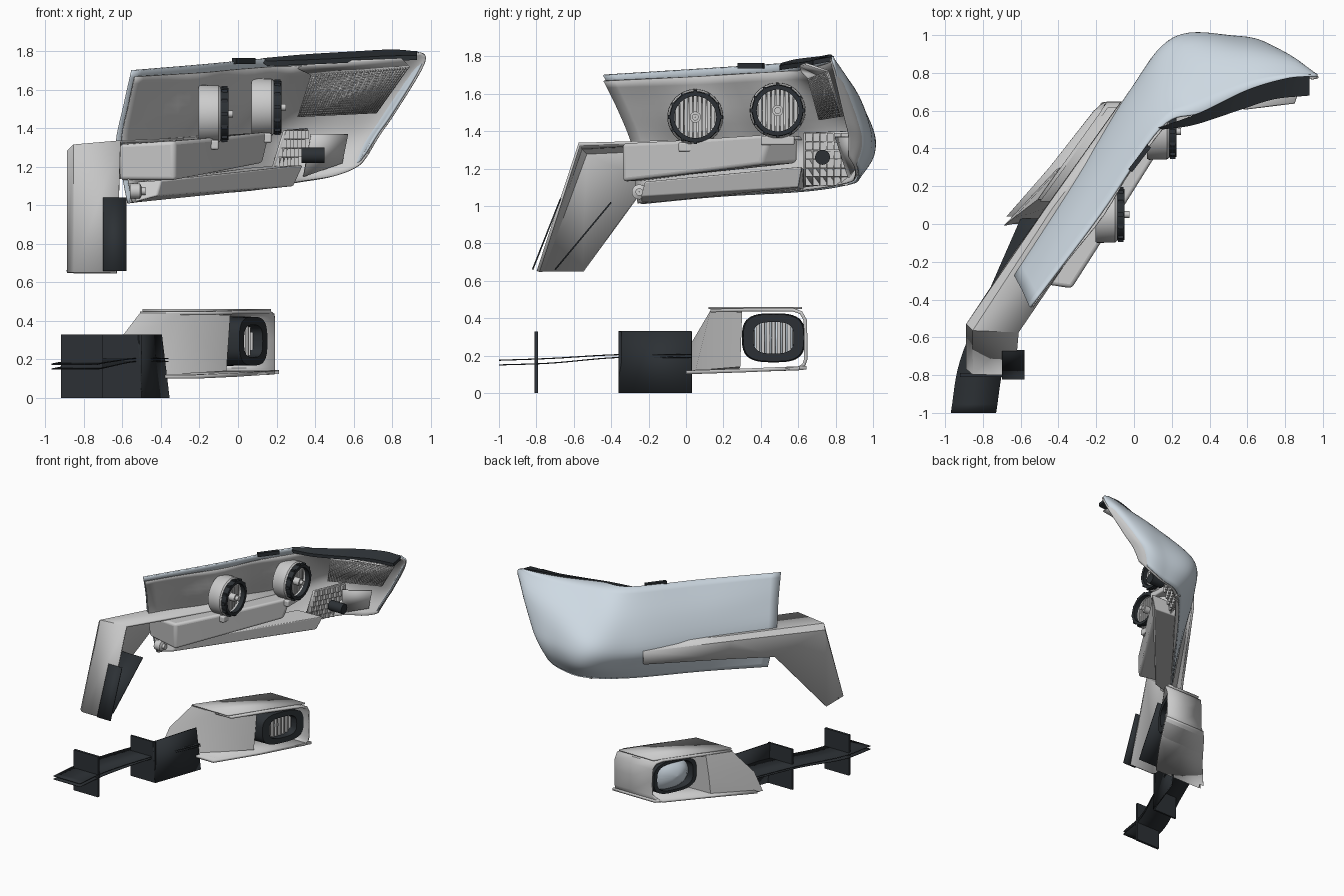
import bpy, math
from mathutils import Vector

if "Cube" in bpy.data.objects:
    bpy.data.objects.remove(bpy.data.objects["Cube"])

def material(name, c):
    m = bpy.data.materials.new(name)
    m.diffuse_color = (*c, 1)
    m.use_nodes = True
    m.node_tree.nodes["Principled BSDF"].inputs["Base Color"].default_value = m.diffuse_color
    return m

BLACK = material("black_plastic", (0.025, 0.03, 0.035))
GLASS = material("pale_glass", (0.62, 0.70, 0.77))

def finish(ob, mat=None, angle=35):
    if mat:
        ob.data.materials.append(mat)
    bpy.ops.object.select_all(action='DESELECT')
    ob.select_set(True)
    bpy.context.view_layer.objects.active = ob
    bpy.ops.object.shade_smooth_by_angle(angle=math.radians(angle))
    return ob

def mesh(name, verts, faces, mat=None, bevel=0, thick=0):
    me = bpy.data.meshes.new(name)
    me.from_pydata([tuple(v) for v in verts], [], faces)
    ob = bpy.data.objects.new(name, me)
    bpy.context.collection.objects.link(ob)
    if thick:
        s = ob.modifiers.new("thickness", 'SOLIDIFY')
        s.thickness, s.offset = thick, 0
    if bevel:
        b = ob.modifiers.new("round", 'BEVEL')
        b.width, b.segments, b.limit_method = bevel, 4, 'ANGLE'
    return finish(ob, mat)

def spline(pts, n):
    p = [Vector(q) for q in pts]
    p = [2 * p[0] - p[1]] + p + [2 * p[-1] - p[-2]]
    out = []
    for i in range(1, len(p) - 2):
        a, b, c, d = p[i - 1:i + 3]
        for k in range(n):
            t = k / n
            out.append(0.5 * (2 * b + (c - a) * t + (2 * a - 5 * b + 4 * c - d) * t * t
                              + (3 * b - a - 3 * c + d) * t ** 3))
    return out + [p[-2]]

def sheet(name, rows, mat=None, thick=0.012):
    m = len(rows[0])
    faces = [(i * m + j, i * m + j + 1, (i + 1) * m + j + 1, (i + 1) * m + j)
             for i in range(len(rows) - 1) for j in range(m - 1)]
    return mesh(name, [v for r in rows for v in r], faces, mat, thick=thick)

def beam(name, rings, mat=None, bevel=0):
    m = len(rings[0])
    faces = [(i * m + j, i * m + (j + 1) % m, (i + 1) * m + (j + 1) % m, (i + 1) * m + j)
             for i in range(len(rings) - 1) for j in range(m)]
    faces += [tuple(range(m))[::-1], tuple(range((len(rings) - 1) * m, len(rings) * m))]
    return mesh(name, [v for r in rings for v in r], faces, mat, bevel)

def box(name, lo, hi, mat=None, bevel=0):
    r = lambda x: [(x, lo[1], lo[2]), (x, hi[1], lo[2]), (x, hi[1], hi[2]), (x, lo[1], hi[2])]
    return beam(name, [r(lo[0]), r(hi[0])], mat, bevel)

def lathe(name, c, prof, mat=None, sy=1, sz=1, n=40, power=1, skew=0):
    e = lambda v: math.copysign(abs(v) ** power, v)
    rows = []
    for x, r in prof:
        ring = [(k * math.tau / n) for k in range(n + 1)]
        rows.append([(c[0] + x + skew * sy * r * e(math.cos(a)), c[1] + sy * r * e(math.cos(a)),
                      c[2] + sz * r * e(math.sin(a))) for a in ring])
    return sheet(name, rows, mat, 0)

# Headlight cover: sections from top edge over the belt to the bottom edge
cols = [
    [(-.55, -.44, 1.70), (-.59, -.35, 1.52), (-.63, -.27, 1.32), (-.57, -.24, 1.01)],
    [(-.18, .05, 1.73), (-.28, .14, 1.52), (-.33, .20, 1.32), (-.27, .17, 1.05)],
    [(.14, .51, 1.76), (.03, .62, 1.54), (-.02, .70, 1.34), (.08, .64, 1.08)],
    [(.35, .59, 1.77), (.25, .86, 1.54), (.21, .97, 1.40), (.30, .88, 1.12)],
    [(.60, .71, 1.785), (.58, .90, 1.61), (.56, .98, 1.42), (.48, .92, 1.15)],
    [(.80, .77, 1.795), (.83, .87, 1.66), (.73, .94, 1.45), (.60, .92, 1.20)],
    [(.93, .785, 1.80), (.965, .79, 1.75), (.80, .85, 1.48), (.66, .88, 1.27)]]
swell = [0, .01, .02, .05, .035, .03, .01]
for c, s in zip(cols, swell):
    c.insert(3, Vector(c[2]).lerp(Vector(c[3]), .5) + Vector((-s * .4, s, 0)))
fine = [spline(c, 5) for c in cols]
lines = [spline([f[j] for f in fine], 8) for j in range(len(fine[0]))]
sheet("headlight_cover", lines, GLASS)

# Inner bezel swelling around the two lamps
lamps = [Vector((-.12, .05, 1.475)), Vector((.155, .49, 1.51))]
bezel = []
for r in lines[1:]:
    row = []
    for p in r[:-1]:
        q = p + Vector((.022, -.018, .004))
        for c in lamps:
            d = math.hypot(q.y - c.y, q.z - c.z)
            if q.x < .3:
                q.x += .10 * math.exp(-(d / .17) ** 2)
        row.append(q)
    bezel.append(row)
sheet("inner_bezel", bezel, thick=.006)

# Projector lamps: drum, toothed ring, fluted glass, bulb holder
for c in lamps:
    lathe("lamp_drum", c, [(-.085, .145), (-.075, .15), (.02, .148), (.03, .14), (.03, .12), (-.05, .11)])
    lathe("lamp_ring", c, [(.03, .115), (.03, .138), (.07, .135), (.07, .112), (.03, .115)], BLACK)
    lathe("lamp_glass", c, [(.015, .12), (-.01, .09), (-.03, .04), (-.035, .0005)])
    for k in range(-4, 5):
        y = k * .024
        h = math.sqrt(.115 ** 2 - y * y)
        box("lamp_flute", c + Vector((.0, y - .010, -h)), c + Vector((.02, y + .010, h)), bevel=.005)
    for k in range(12):
        a = k * math.tau / 12
        p = c + Vector((.035, .135 * math.cos(a), .135 * math.sin(a)))
        box("ring_tooth", p - Vector((.0, .01, .01)), p + Vector((.03, .01, .01)), BLACK)
    lathe("bulb_holder", c, [(.0, .03), (.07, .03), (.07, .018), (.095, .018), (.095, .001)], n=16)
    box("lamp_bracket", c + Vector((-.08, -.09, -.185)), c + Vector((.02, .09, -.135)), bevel=.01)

# Turn signal strip: top and outer wall, folding down into a drooping open end
strip = [[(.06, .55, 1.365), (-.02, .63, 1.36), (-.06, .645, 1.33), (-.065, .64, 1.23)],
         [(-.22, .0, 1.345), (-.43, .08, 1.34), (-.457, .085, 1.31), (-.457, .09, 1.17)],
         [(-.61, -.57, 1.33), (-.85, -.56, 1.31), (-.88, -.53, 1.28), (-.66, -.20, 1.13)],
         [(-.63, -.79, .65), (-.85, -.79, .65), (-.88, -.765, .65), (-.88, -.55, .65)]]
sheet("signal_strip", strip, thick=.018)
beam("signal_shelf", [
    [(.02, .60, 1.36), (.02, .60, 1.23), (.13, .40, 1.22), (.17, .45, 1.385)],
    [(-.42, .05, 1.33), (-.42, .05, 1.17), (-.17, -.08, 1.16), (-.15, -.06, 1.35)],
    [(-.62, -.30, 1.32), (-.62, -.26, 1.13), (-.33, -.34, 1.13), (-.33, -.34, 1.335)]], bevel=.02)
mesh("strip_back_plate", [(-.70, -.67, 1.04), (-.58, -.67, 1.04), (-.58, -.82, .66), (-.70, -.82, .66)],
     [(0, 1, 2, 3)], BLACK, thick=.008)
mesh("strip_inner_plate", [(-.89, -.70, .66), (-.64, -.70, .66), (-.58, -.40, 1.02), (-.79, -.40, 1.02)],
     [(0, 1, 2, 3)], BLACK, thick=.008)

# Lower rail under the lamps
beam("lower_rail", [
    [(-.57, -.24, 1.01), (-.42, -.24, 1.05), (-.40, -.22, 1.13), (-.55, -.20, 1.12)],
    [(.10, .63, 1.09), (.29, .60, 1.10), (.34, .62, 1.21), (.10, .63, 1.20)]], bevel=.008)
lathe("adjuster_knob", (-.53, -.25, 1.075), [(-.03, .04), (.02, .04), (.03, .02), (.05, .02), (.05, .001)], n=20)

# Side reflector grid and stepped corner reflector
def on_quad(q, s, t):
    a, b, c, d = [Vector(p) for p in q]
    return a.lerp(b, s).lerp(d.lerp(c, s), t)

quad = [(.31, .72, 1.46), (.72, .84, 1.48), (.89, .76, 1.72), (.38, .66, 1.68)]
mesh("side_reflector", quad, [(0, 1, 2, 3)], thick=.006)
for k in range(36):
    for tall in (True, False):
        s, w = (k + .3) / 36, .4 / 36
        a, b, c, d = ((s, 0), (s + w, 0), (s + w, 1), (s, 1)) if tall else ((0, s), (1, s), (1, s + w), (0, s + w))
        if tall or k % 2 == 0:
            rib = [on_quad(quad, *p) - Vector((0, .008, 0)) for p in (a, b, c, d)]
            mesh("reflector_rib", rib, [(0, 1, 2, 3)], thick=.008)
for i in range(6):
    for j in range(6):
        x, y, z = .15 + .02 * i + .018 * j, .64 + .038 * i, 1.11 + .047 * j
        box("corner_facet", (x, y, z), (x + .03, y + .035, z + .044))
mesh("corner_backing", [(.15, .63, 1.10), (.27, .87, 1.13), (.36, .87, 1.40), (.24, .63, 1.39)], [(0, 1, 2, 3)], thick=.01)
lathe("corner_socket", (.33, .73, 1.26), [(0, .001), (0, .04), (.12, .04), (.12, .001)], BLACK, n=20)
sheet("side_housing", [[(.30, .62, 1.72), (.60, .61, 1.75), (.85, .64, 1.76)],
                       [(.38, .66, 1.68), (.64, .71, 1.70), (.89, .76, 1.72)]])
mesh("side_floor", [(.38, .80, 1.37), (.57, .92, 1.37), (.54, .92, 1.22), (.34, .87, 1.15)],
     [(0, 1, 2, 3)], thick=.01)

# Black seal along the top edge
outer = spline([(.13, .51, 1.765), (.35, .59, 1.785), (.60, .71, 1.80), (.80, .77, 1.81), (.93, .785, 1.80)], 6)
inner = spline([(.15, .50, 1.75), (.32, .525, 1.755), (.55, .60, 1.765), (.74, .66, 1.775), (.93, .68, 1.78)], 6)
down = Vector((0, 0, -.025))
beam("top_seal", [[a, a + down, b + down, b] for a, b in zip(outer, inner)], BLACK)
beam("short_seal", [[(x, y, 1.735), (x + .02, y - .015, 1.735),
                     (x + .02, y - .015, 1.765), (x, y, 1.765)] for x, y in ((-.03, .29), (.07, .42))], BLACK)

# Fog lamp housing: band round the top, end and bottom, plus a tapered root
def band(prof, shift, depth):
    rows = []
    for y, z, extra in prof:
        xl = -.51 + (y - .13) * .72 - extra + shift
        xr = xl + depth + extra + max(0, y - .6) * -.6
        rows.append([(xl + (xr - xl) * t, y, z) for t in (0, .5, 1)])
    return rows

prof = [(.13, .44, 0), (.35, .445, 0), (.57, .445, 0), (.615, .43, 0), (.637, .39, 0), (.64, .30, 0),
        (.64, .18, 0), (.63, .15, .02), (.60, .13, .04), (.30, .12, .06), (.04, .115, .10)]
sheet("fog_housing", band(prof, 0, .36), thick=.018)
sheet("fog_bottom_lip", band([(.645, .135, .05), (.3, .12, .08), (.0, .11, .08)], .02, .36), thick=.02)
beam("fog_root", [
    [(-.69, -.01, .11), (-.64, .03, .27), (-.51, .13, .44), (-.30, .13, .44), (-.38, .05, .12)],
    [(-.42, .28, .12), (-.41, .29, .27), (-.39, .30, .44), (-.04, .30, .43), (-.06, .29, .14)]])
sheet("fog_top_plate", band([(.12, .455, 0), (.62, .455, 0)], .02, .32), thick=.012)
fog = (-.10, .468, .295)
lathe("fog_frame", fog, [(-.13, 1.05), (-.13, 1.25), (.18, 1.2), (.18, .8), (.12, .8), (.1, 1), (-.13, 1.05)],
      BLACK, .135, .105, power=.65, skew=.45)
lathe("fog_glass", fog, [(-.15, .001), (-.145, .3), (-.12, .7), (-.08, 1), (.04, 1), (.10, .8), (.12, .001)],
      GLASS, .145, .115, power=.85, skew=.45)
for k in range(-4, 5):
    h = .105 * math.sqrt(1 - (k / 5) ** 2)
    x, y = .0 + k * .012, .468 + k * .028
    box("fog_flute", (x, y - .010, .295 - h), (x + .03, y + .010, .295 + h), bevel=.005)

# Black mounting ribbons and plates
for z, lift in ((.15, .04), (.175, .03)):
    mid = spline([(-.85, -1, z), (-.80, -.72, z + .01), (-.65, -.36, z + lift), (-.48, .03, z + lift)], 6)
    sheet("mount_ribbon", [[p - Vector((.12, 0, 0)), p + Vector((.12, 0, 0))] for p in mid], BLACK, .006)
box("rear_plate", (-.92, -.81, 0), (-.70, -.79, .33), BLACK)
box("middle_plate", (-.72, -.36, 0), (-.50, -.345, .33), BLACK)
mesh("slanted_plate", [(-.50, -.36, 0), (-.36, .03, 0), (-.40, .03, .33), (-.52, -.36, .33)],
     [(0, 1, 2, 3)], BLACK, thick=.01)
